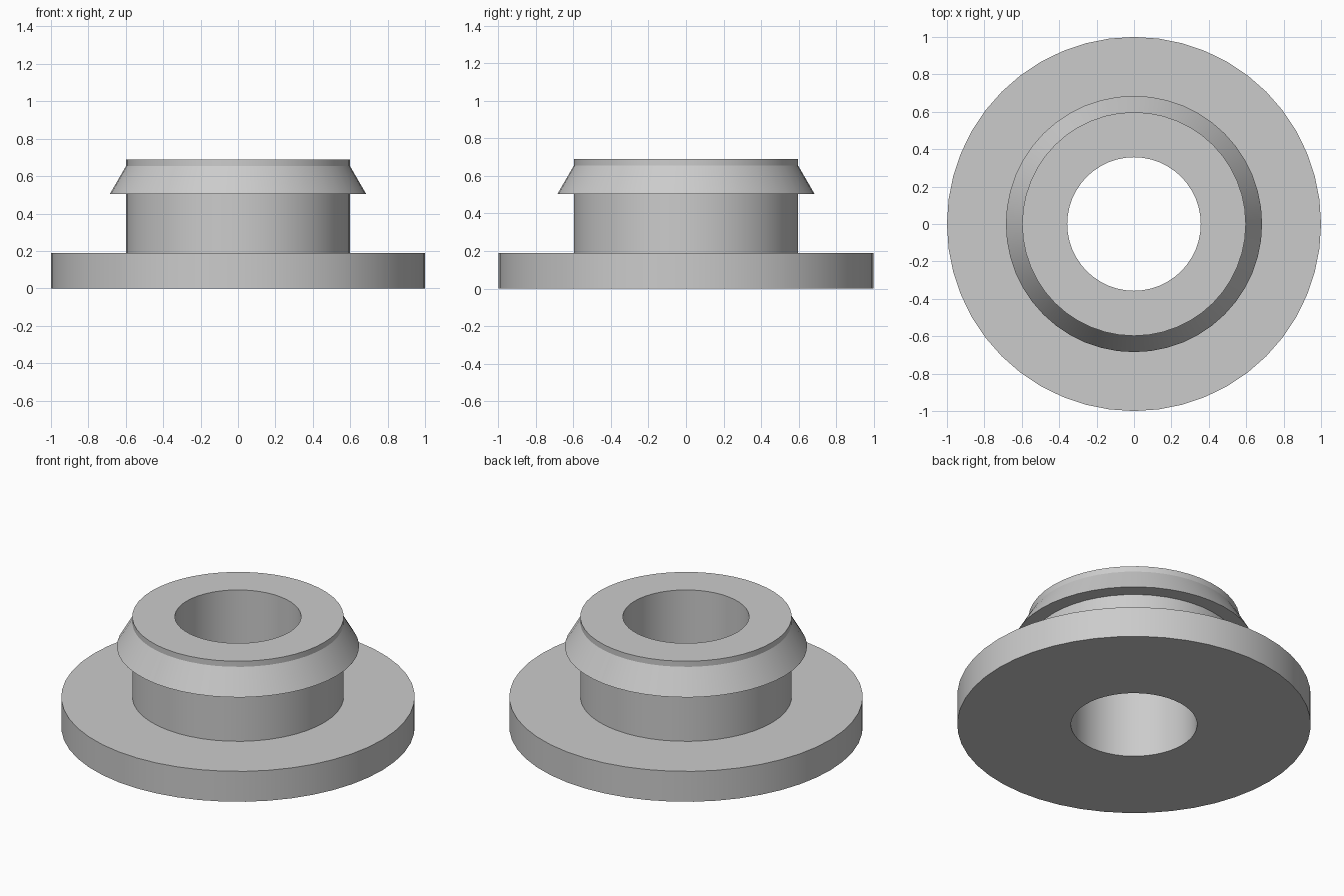
import bpy
import bmesh
import math

cube = bpy.data.objects.get("Cube")
if cube:
    bpy.data.objects.remove(cube, do_unlink=True)

SEGMENTS = 48

# Single plain grey
grey = bpy.data.materials.new("light grey")
grey.use_nodes = True
colour = (0.6, 0.6, 0.6, 1)
grey.diffuse_color = colour
grey.node_tree.nodes["Principled BSDF"].inputs["Base Color"].default_value = colour


def lathe(name, profile):
    """Revolve a closed (radius, height) outline around z."""
    bm = bmesh.new()
    rings = []
    for radius, z in profile:
        ring = []
        for i in range(SEGMENTS):
            a = math.tau * i / SEGMENTS
            ring.append(bm.verts.new((radius * math.cos(a), radius * math.sin(a), z)))
        rings.append(ring)
    for k, lower in enumerate(rings):
        upper = rings[(k + 1) % len(rings)]
        for i in range(SEGMENTS):
            j = (i + 1) % SEGMENTS
            bm.faces.new((lower[i], lower[j], upper[j], upper[i]))
    bmesh.ops.recalc_face_normals(bm, faces=bm.faces)
    mesh = bpy.data.meshes.new(name)
    bm.to_mesh(mesh)
    bm.free()
    mesh.materials.append(grey)
    obj = bpy.data.objects.new(name, mesh)
    bpy.context.collection.objects.link(obj)
    bpy.ops.object.select_all(action="DESELECT")
    obj.select_set(True)
    bpy.context.view_layer.objects.active = obj
    bpy.ops.object.shade_smooth_by_angle(angle=math.radians(25))
    return obj


BORE, BODY, BARB, FLANGE = 0.357, 0.598, 0.685, 1.0
FLANGE_TOP, BARB_BOTTOM, BARB_TOP, TOP = 0.19, 0.505, 0.655, 0.69

# Flanged bushing: base flange, neck, snap barb, short rim and through bore
lathe("flanged_bushing", [
    (BORE, 0),
    (FLANGE, 0),
    (FLANGE, FLANGE_TOP),
    (BODY, FLANGE_TOP),
    (BODY, BARB_BOTTOM),
    (BARB, BARB_BOTTOM),
    (BODY, BARB_TOP),
    (BODY, TOP),
    (BORE, TOP),
])
